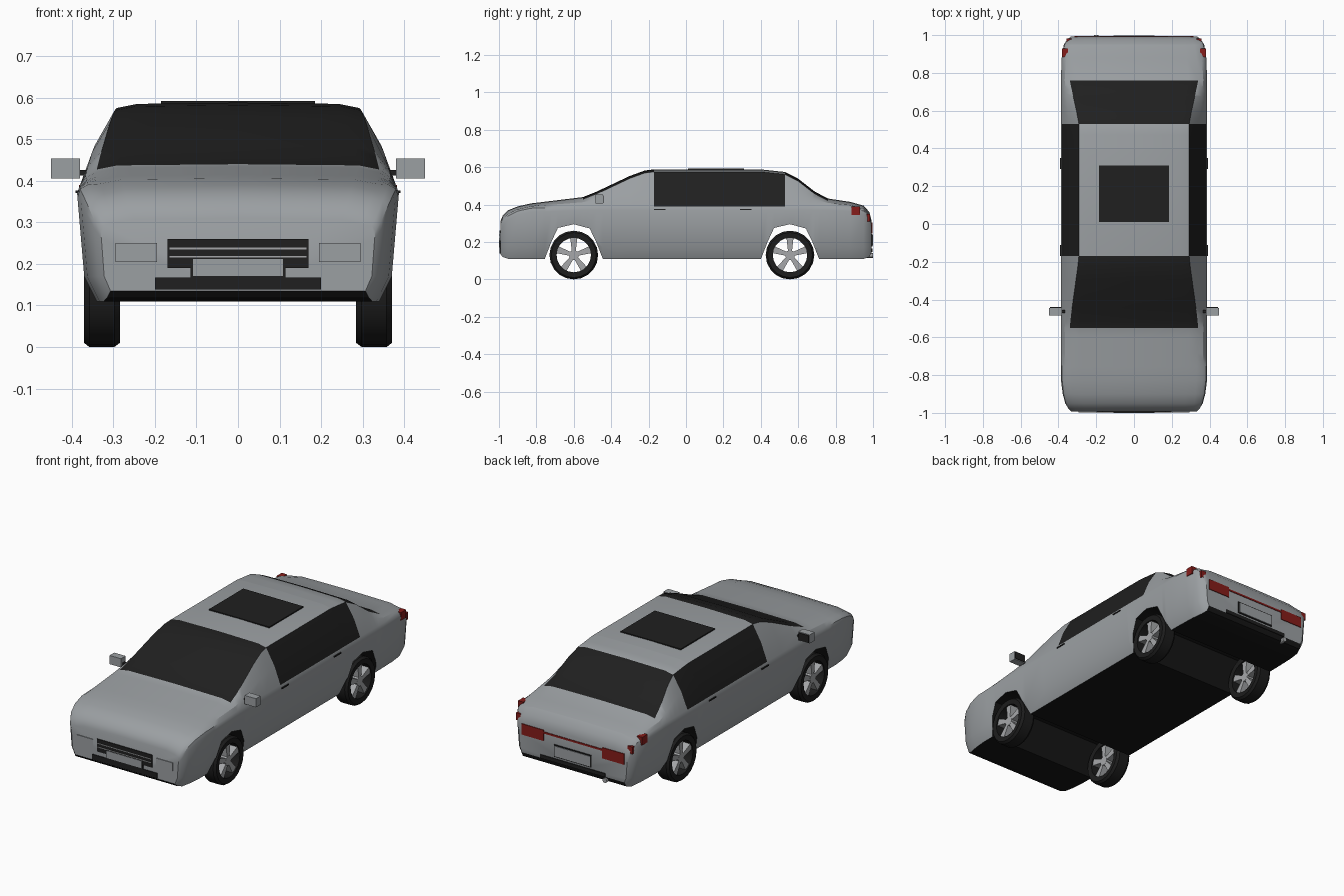
import bpy, bmesh, math
from mathutils import Matrix, Vector

cube = bpy.data.objects.get("Cube")
if cube:
    bpy.data.objects.remove(cube, do_unlink=True)


def material(name, rgb):
    m = bpy.data.materials.new(name)
    m.use_nodes = True
    m.diffuse_color = (*rgb, 1)
    m.node_tree.nodes["Principled BSDF"].inputs["Base Color"].default_value = (*rgb, 1)
    return m


PAINT = material("silver_paint", (0.33, 0.35, 0.365))
GLASS = material("black_glass", (0.014, 0.014, 0.014))
UNDER = material("underbody_black", (0.008, 0.008, 0.008))
RUBBER = material("tyre_rubber", (0.012, 0.012, 0.012))
ALLOY = material("alloy_grey", (0.38, 0.39, 0.40))
RED = material("lamp_red", (0.24, 0.012, 0.01))
made = []


def finish(bm, name, *mats):
    bmesh.ops.recalc_face_normals(bm, faces=bm.faces[:])
    mesh = bpy.data.meshes.new(name)
    bm.to_mesh(mesh)
    bm.free()
    for m in mats:
        mesh.materials.append(m)
    ob = bpy.data.objects.new(name, mesh)
    bpy.context.collection.objects.link(ob)
    made.append(ob)
    return ob


def box(name, mat, x, y, z):
    """Box given by its (min, max) range on each axis."""
    bm = bmesh.new()
    bmesh.ops.create_cube(bm, size=1)
    for v in bm.verts:
        v.co = [r[0] + (c + 0.5) * (r[1] - r[0]) for c, r in zip(v.co, (x, y, z))]
    return finish(bm, name, mat)


def lerp_rows(rows, t):
    """Linear interpolation of rows keyed by their first value."""
    for a, b in zip(rows, rows[1:]):
        if t <= b[0]:
            f = (t - a[0]) / (b[0] - a[0])
            return [p + f * (q - p) for p, q in zip(a[1:], b[1:])]
    return rows[-1][1:]


# Body: stations of y, floor z, shoulder z, top z, top half width, width factor
STATIONS = [
    (-0.993, 0.135, 0.28, 0.31, 0.30, 0.87), (-0.98, 0.12, 0.305, 0.34, 0.31, 0.91),
    (-0.95, 0.11, 0.34, 0.37, 0.32, 0.95), (-0.90, 0.11, 0.365, 0.39, 0.325, 0.98),
    (-0.83, 0.11, 0.38, 0.406, 0.33, 1), (-0.55, 0.11, 0.39, 0.44, 0.34, 1),
    (-0.48, 0.11, 0.39, 0.468, 0.333, 1), (-0.30, 0.11, 0.39, 0.553, 0.308, 1),
    (-0.22, 0.11, 0.39, 0.582, 0.297, 1), (-0.17, 0.11, 0.39, 0.588, 0.292, 1),
    (0.40, 0.11, 0.39, 0.588, 0.292, 1), (0.53, 0.11, 0.39, 0.574, 0.292, 1),
    (0.60, 0.11, 0.39, 0.538, 0.305, 1), (0.69, 0.11, 0.39, 0.468, 0.325, 1),
    (0.76, 0.11, 0.39, 0.432, 0.34, 1), (0.88, 0.11, 0.385, 0.414, 0.33, 0.99),
    (0.95, 0.11, 0.365, 0.394, 0.32, 0.965), (0.98, 0.12, 0.335, 0.36, 0.31, 0.92),
    (0.992, 0.145, 0.28, 0.315, 0.30, 0.88)]
ARCH = [(-0.155, 0.11), (-0.12, 0.2), (-0.085, 0.275), (0, 0.295),
        (0.085, 0.272), (0.12, 0.2), (0.155, 0.11)]
SIDE = [(0.1, 0.335), (0.17, 0.37), (0.38, 0.388)]
AXLES = (-0.6, 0.556)


def section(y):
    floor, shoulder, top, roof_x, w = lerp_rows(STATIONS, y)
    for axle in AXLES:
        if abs(y - axle) < 0.155:
            floor = lerp_rows(ARCH, y - axle)[0]

    def side(z):
        return lerp_rows(SIDE, z)[0] * w, z

    sh, edge = (0.38 * w, shoulder), (roof_x, top - 0.013)
    mid = ((sh[0] + edge[0]) / 2 + 0.007, (sh[1] + edge[1]) / 2 + 0.004)
    half = [(0, floor), side(floor), side(max(0.17, floor + 0.006)),
            side(shoulder - 0.02), sh, mid, edge, (roof_x - 0.05, top - 0.003), (0, top)]
    return half + [(-x, z) for x, z in half[-2:0:-1]]


ys = sorted({s[0] for s in STATIONS} | {round(a + p[0], 4) for a in AXLES for p in ARCH})
bm = bmesh.new()
rings = [[bm.verts.new((x, y, z)) for x, z in section(y)] for y in ys]
n = len(rings[0])
for i, (r, s) in enumerate(zip(rings, rings[1:])):
    y = (ys[i] + ys[i + 1]) / 2
    for k in range(n):
        f = bm.faces.new((r[k], r[(k + 1) % n], s[(k + 1) % n], s[k]))
        strip = min(k, n - 1 - k)
        side_window = strip in (4, 5) and -0.17 < y < 0.53
        screen = strip >= 6 and (-0.55 < y < -0.17 or 0.53 < y < 0.76)
        f.material_index = 2 if strip == 0 else 1 if side_window or screen else 0
bm.faces.new(rings[0])
bm.faces.new(rings[-1])
finish(bm, "body", PAINT, GLASS, UNDER)

box("sunroof", GLASS, (-0.185, 0.185), (0.01, 0.31), (0.583, 0.592))

# Front details
FRONT = (-0.997, -0.99)
box("grille", GLASS, (-0.17, 0.17), FRONT, (0.19, 0.26))
for z in (0.217, 0.237):
    box("grille_bar", ALLOY, (-0.165, 0.165), (-0.999, -0.99), (z - 0.002, z + 0.002))
box("lower_intake", GLASS, (-0.2, 0.2), FRONT, (0.138, 0.167))
box("front_plate_frame", GLASS, (-0.114, 0.114), (-0.998, -0.99), (0.167, 0.212))
box("front_plate", PAINT, (-0.108, 0.108), (-1, -0.99), (0.171, 0.212))

# Rear details
box("rear_stripe", RED, (-0.18, 0.18), (0.985, 0.995), (0.286, 0.296))
box("rear_plate_frame", GLASS, (-0.115, 0.115), (0.985, 0.996), (0.175, 0.243))
box("rear_plate", PAINT, (-0.108, 0.108), (0.985, 0.999), (0.181, 0.237))
box("rear_lower_strip", GLASS, (-0.2, 0.2), (0.985, 0.996), (0.145, 0.165))
bm = bmesh.new()
bmesh.ops.create_cone(bm, cap_ends=True, segments=12, radius1=0.013, radius2=0.013, depth=0.08,
                      matrix=Matrix.Translation((-0.2, 0.96, 0.128)) @ Matrix.Rotation(math.pi / 2, 4, 'X'))
finish(bm, "exhaust", ALLOY)


def wheel(side, axle, label):
    at = Vector((side * 0.3275, axle, 0.13))
    # Tyre: an open ring
    bm = bmesh.new()
    profile = [(0.092, -0.04), (0.12, -0.043), (0.13, -0.03),
               (0.13, 0.03), (0.12, 0.043), (0.092, 0.04)]
    seg = 20
    loops = []
    for i in range(seg):
        a = math.tau * i / seg
        loops.append([bm.verts.new(at + Vector((x, r * math.cos(a), r * math.sin(a))))
                      for r, x in profile])
    for i in range(seg):
        p, q = loops[i], loops[(i + 1) % seg]
        for j in range(len(profile)):
            k = (j + 1) % len(profile)
            bm.faces.new((p[j], p[k], q[k], q[j]))
    finish(bm, label + "_tyre", RUBBER)
    # Hub and five flared spokes
    bm = bmesh.new()
    bmesh.ops.create_cone(bm, cap_ends=True, segments=15, radius1=0.026, radius2=0.026, depth=0.068,
                          matrix=Matrix.Translation(at) @ Matrix.Rotation(math.pi / 2, 4, 'Y'))
    for i in range(5):
        turn = Matrix.Rotation(math.tau * i / 5, 4, 'X')
        for v in bmesh.ops.create_cube(bm, size=2)["verts"]:
            outer = v.co.z > 0
            v.co = at + turn @ Vector((v.co.x * 0.033, v.co.y * (0.019 if outer else 0.01),
                                       0.094 if outer else 0.015))
    finish(bm, label + "_spokes", ALLOY)


# Parts repeated on both sides
for side, name in ((1, "left"), (-1, "right")):
    def pair(part, mat, x, y, z):
        box(name + "_" + part, mat, sorted((side * x[0], side * x[1])), y, z)

    for axle, end in zip(AXLES, ("front", "rear")):
        wheel(side, axle, name + "_" + end)
    pair("mirror", PAINT, (0.38, 0.45), (-0.485, -0.444), (0.405, 0.453))
    pair("mirror_glass", GLASS, (0.384, 0.446), (-0.446, -0.44), (0.409, 0.449))
    pair("mirror_stalk", GLASS, (0.345, 0.385), (-0.47, -0.455), (0.413, 0.426))
    pair("headlight", PAINT, (0.195, 0.295), FRONT, (0.205, 0.25))
    pair("tail_light", RED, (0.18, 0.315), (0.985, 0.996), (0.245, 0.305))
    pair("side_lamp", RED, (0.35, 0.382), (0.885, 0.93), (0.345, 0.39))
    pair("corner_lamp", RED, (0.33, 0.358), (0.965, 0.983), (0.31, 0.35))
    for y in (-0.17, 0.29):
        pair("door_handle", GLASS, (0.37, 0.391), (y, y + 0.06), (0.37, 0.376))

bpy.ops.object.select_all(action='DESELECT')
for ob in made:
    ob.select_set(True)
bpy.context.view_layer.objects.active = made[0]
bpy.ops.object.shade_smooth_by_angle(angle=math.radians(30))
